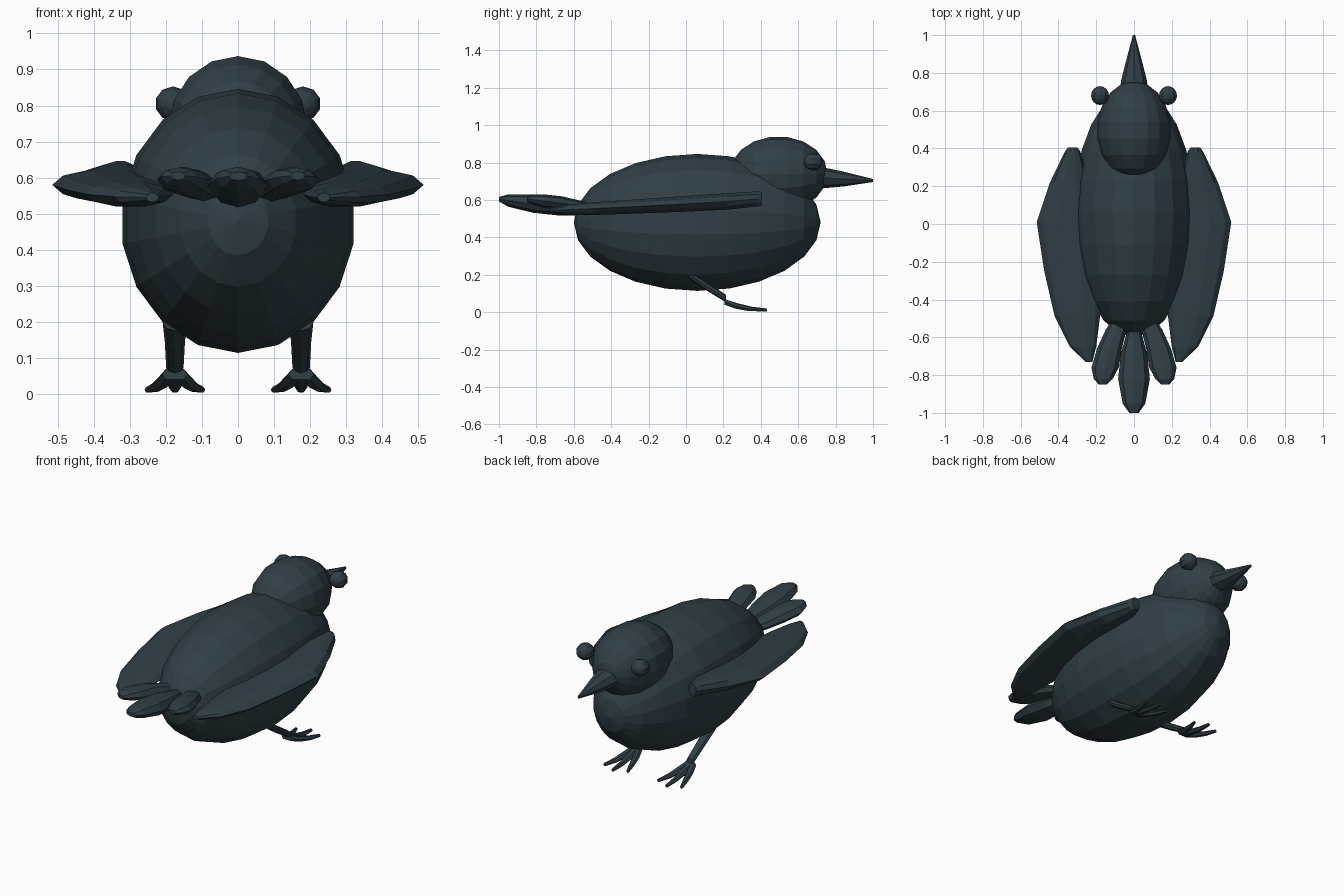
import bpy, bmesh, math
from mathutils import Matrix, Vector

old = bpy.data.objects.get("Cube")
if old:
    bpy.data.objects.remove(old, do_unlink=True)

# One dark slate plumage colour
COLOUR = (0.03, 0.05, 0.06, 1.0)
slate = bpy.data.materials.new("dark_slate")
slate.use_nodes = True
slate.diffuse_color = COLOUR
slate.node_tree.nodes["Principled BSDF"].inputs["Base Color"].default_value = COLOUR


def finish(name, bm):
    bmesh.ops.recalc_face_normals(bm, faces=bm.faces)
    mesh = bpy.data.meshes.new(name)
    bm.to_mesh(mesh)
    bm.free()
    mesh.materials.append(slate)
    obj = bpy.data.objects.new(name, mesh)
    bpy.context.collection.objects.link(obj)
    return obj


def ellipsoid(name, centre, radii, segments, rings, turn=0.0):
    """Faceted ellipsoid with its poles along y."""
    bm = bmesh.new()
    m = (Matrix.Translation(centre) @ Matrix.Diagonal((*radii, 1))
         @ Matrix.Rotation(math.radians(90), 4, 'X')
         @ Matrix.Rotation(turn, 4, 'Z'))
    bmesh.ops.create_uvsphere(bm, u_segments=segments, v_segments=rings,
                              radius=1, matrix=m)
    return finish(name, bm)


def loft(name, sections, sides=8, side=1):
    """Skin oval sections (x, y, z, half width, half height) along y."""
    bm = bmesh.new()
    loops = []
    for x, y, z, w, h in sections:
        angles = [2 * math.pi * i / sides for i in range(sides)]
        loops.append([bm.verts.new((side * (x + w * math.cos(a)), y,
                                    z + h * math.sin(a))) for a in angles])
    for a, b in zip(loops, loops[1:]):
        for i in range(sides):
            j = (i + 1) % sides
            bm.faces.new((a[i], a[j], b[j], b[i]))
    bm.faces.new(loops[0])
    bm.faces.new(loops[-1])
    return finish(name, bm)


# Body, head and beak
ellipsoid("body", (0, 0.06, 0.48), (0.325, 0.66, 0.366), 18, 12)
ellipsoid("head", (0, 0.495, 0.74), (0.195, 0.262, 0.2), 16, 9)
loft("beak", [(0, 0.68, 0.72, 0.078, 0.058), (0, 0.76, 0.717, 0.068, 0.052),
              (0, 0.84, 0.712, 0.048, 0.04), (0, 1.0, 0.704, 0.006, 0.008)])

# Middle tail feather
loft("tail_feather_middle",
     [(0, -0.48, 0.55, 0.03, 0.02), (0, -0.58, 0.553, 0.04, 0.036),
      (0, -0.69, 0.565, 0.07, 0.047), (0, -0.82, 0.58, 0.084, 0.048),
      (0, -0.95, 0.597, 0.06, 0.033), (0, -1.0, 0.604, 0.025, 0.012)])

# Wing outline: y, inner x, outer x, centre z, half thickness
WING = [(0.405, 0.30, 0.35, 0.607, 0.038), (0.385, 0.285, 0.365, 0.606, 0.042),
        (0.22, 0.235, 0.445, 0.592, 0.046), (0.01, 0.20, 0.515, 0.58, 0.044),
        (-0.25, 0.175, 0.475, 0.566, 0.04), (-0.49, 0.18, 0.42, 0.554, 0.036),
        (-0.65, 0.20, 0.34, 0.547, 0.027), (-0.73, 0.22, 0.255, 0.545, 0.013)]

for side, label in ((1, "left"), (-1, "right")):
    ellipsoid("eye_" + label, (side * 0.18, 0.68, 0.805),
              (0.05, 0.05, 0.048), 10, 8)

    loft("wing_" + label,
         [((a + b) / 2, y, z, (b - a) / 2, h) for y, a, b, z, h in WING],
         sides=10, side=side)

    loft("tail_feather_" + label,
         [(0.06, -0.47, 0.55, 0.03, 0.02), (0.095, -0.56, 0.565, 0.055, 0.03),
          (0.13, -0.66, 0.583, 0.066, 0.036), (0.153, -0.76, 0.594, 0.072, 0.036),
          (0.163, -0.82, 0.602, 0.05, 0.026), (0.166, -0.85, 0.605, 0.02, 0.012)],
         side=side)

    # Leg and three forward toes
    loft("leg_" + label,
         [(0.175, 0.02, 0.2, 0.034, 0.024), (0.175, 0.1, 0.145, 0.028, 0.023),
          (0.175, 0.215, 0.072, 0.024, 0.02)], side=side)
    for tip, reach, toe in ((0.1, 0.40, "inner"), (0.175, 0.432, "middle"),
                            (0.25, 0.40, "outer")):
        root = Vector((0.175 + (tip - 0.175) * 0.2, 0.205, 0.055))
        end = Vector((tip, reach, 0.012))
        path = []
        for t, w, h in ((0, 0.02, 0.017), (0.3, 0.022, 0.017),
                        (0.65, 0.017, 0.013), (1, 0.009, 0.009)):
            p = root.lerp(end, t)
            sag = 0.04 * t * (1 - t)
            path.append((p.x, p.y, max(p.z - sag, h), w, h))
        loft("toe_%s_%s" % (toe, label), path, sides=6, side=side)
